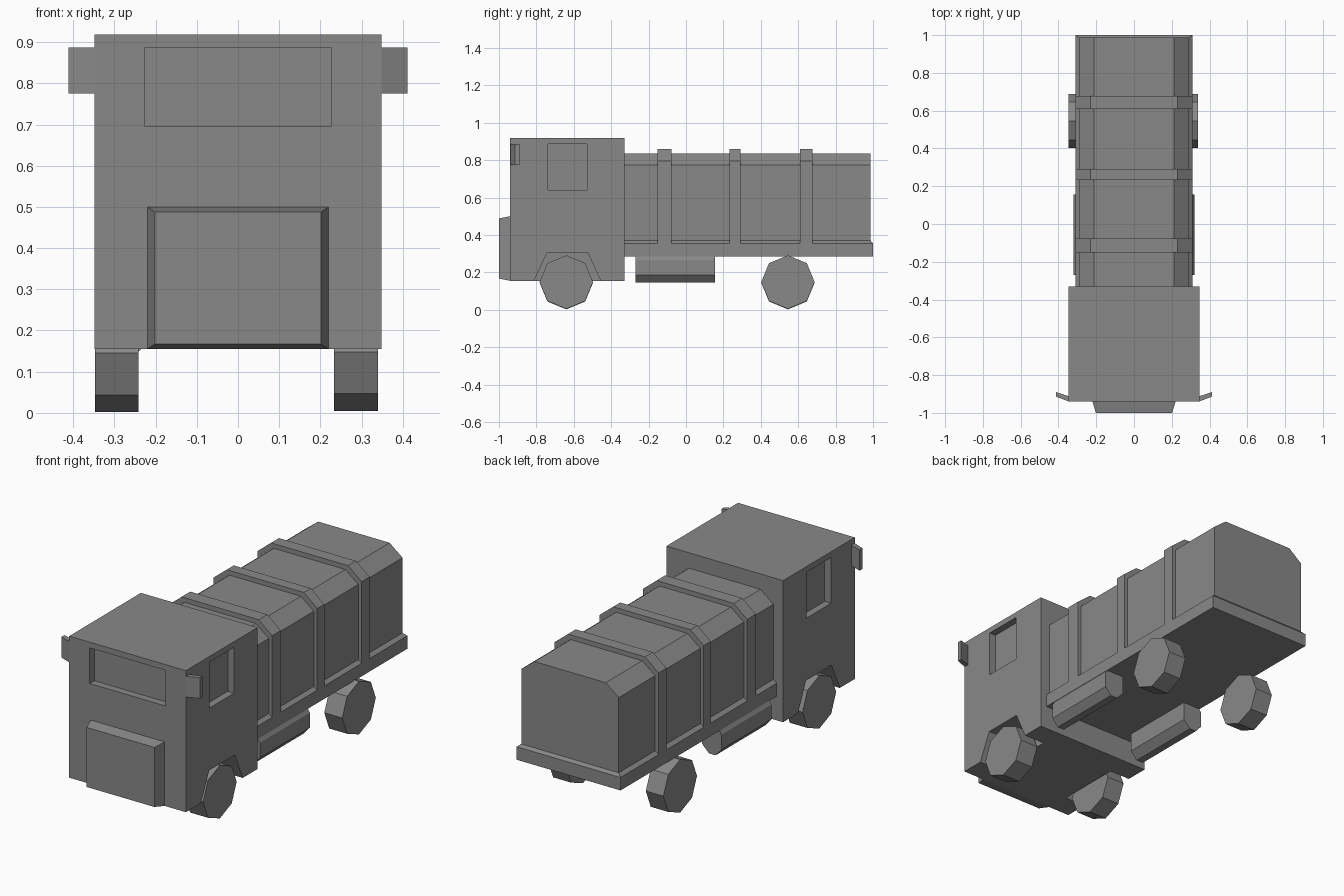
import bpy, bmesh, math
from mathutils import Vector

if "Cube" in bpy.data.objects:
    bpy.data.objects.remove(bpy.data.objects["Cube"])

paint = bpy.data.materials.new("plain_grey")
paint.diffuse_color = (0.25, 0.25, 0.25, 1)
paint.use_nodes = True
paint.node_tree.nodes["Principled BSDF"].inputs["Base Color"].default_value = paint.diffuse_color


def loft(name, ring_a, ring_b):
    """Closed solid between two matching rings of points."""
    bm = bmesh.new()
    a = [bm.verts.new(p) for p in ring_a]
    b = [bm.verts.new(p) for p in ring_b]
    n = len(a)
    bm.faces.new(a)
    bm.faces.new(b[::-1])
    for i in range(n):
        bm.faces.new((a[i], b[i], b[(i + 1) % n], a[(i + 1) % n]))
    bmesh.ops.recalc_face_normals(bm, faces=bm.faces)
    me = bpy.data.meshes.new(name)
    bm.to_mesh(me)
    bm.free()
    me.materials.append(paint)
    ob = bpy.data.objects.new(name, me)
    bpy.context.collection.objects.link(ob)
    return ob


def along_y(name, prof, y0, y1):
    return loft(name, [(x, y0, z) for x, z in prof], [(x, y1, z) for x, z in prof])


def along_x(name, prof, x0, x1):
    return loft(name, [(x0, y, z) for y, z in prof], [(x1, y, z) for y, z in prof])


def rect(a0, a1, b0, b1):
    return [(a0, b0), (a1, b0), (a1, b1), (a0, b1)]


def roofed(w, top_w, z0, shoulder, top):
    """Upright section with chamfered top corners."""
    return [(-w, z0), (w, z0), (w, shoulder), (top_w, top), (-top_w, top), (-w, shoulder)]


# Cab with recessed windows and wheel arches
cab = along_y("cab", rect(-0.348, 0.348, 0.155, 0.918), -0.94, -0.33)
cutters = [along_y("windshield_cutter", rect(-0.226, 0.226, 0.695, 0.887), -1.0, -0.90)]
arch = [(-0.83, 0.12), (-0.742, 0.305), (-0.525, 0.305), (-0.44, 0.12)]
for s in (-1, 1):
    cutters.append(along_x("window_cutter", rect(-0.738, -0.53, 0.64, 0.887), s * 0.31, s * 0.5))
    cutters.append(along_x("arch_cutter", arch, s * 0.225, s * 0.5))
bpy.context.view_layer.objects.active = cab
for c in cutters:
    c.hide_render = True
    m = cab.modifiers.new("cut", 'BOOLEAN')
    m.operation = 'DIFFERENCE'
    m.solver = 'EXACT'
    m.object = c
    bpy.ops.object.modifier_apply(modifier=m.name)
for c in cutters:
    bpy.data.objects.remove(c)

# Tapered grille block
loft("grille",
     [(x, -0.94, z) for x, z in rect(-0.22, 0.22, 0.155, 0.5)],
     [(x, -1.0, z) for x, z in rect(-0.202, 0.202, 0.167, 0.488)])

# Bed with a bevelled top edge
loft("bed_rim",
     [(x, y, 0.355) for x, y in rect(-0.31, 0.31, -0.33, 1.0)],
     [(x, y, 0.37) for x, y in rect(-0.29, 0.29, -0.33, 0.987)])
along_y("bed", rect(-0.31, 0.31, 0.285, 0.355), -0.33, 1.0)

# Cargo body and its three raised bands
along_y("cargo_body", roofed(0.29, 0.213, 0.36, 0.775, 0.835), -0.33, 0.987)
for y0, y1 in ((-0.152, -0.078), (0.232, 0.292), (0.61, 0.677)):
    along_y("band", roofed(0.31, 0.23, 0.35, 0.795, 0.86), y0, y1)

# Side tanks and mirrors
tank = [(0.308, 0.285), (0.32, 0.265), (0.32, 0.185), (0.285, 0.145),
        (0.245, 0.145), (0.205, 0.185), (0.205, 0.285)]
for s in (-1, 1):
    along_y("side_tank", [(s * x, z) for x, z in tank], -0.27, 0.155)
    plan = [(0.345, -0.94), (0.412, -0.914), (0.412, -0.89), (0.345, -0.912)]
    loft("mirror", [(s * x, y, 0.775) for x, y in plan],
         [(s * x, y, 0.887) for x, y in plan])

# Eight-sided wheels
for y in (-0.64, 0.545):
    for x0, x1, z, side in ((-0.347, -0.242, 0.145, "left"), (0.233, 0.34, 0.148, "right")):
        ring = [(y + 0.143 * math.cos(i * math.pi / 4), z + 0.143 * math.sin(i * math.pi / 4))
                for i in range(8)]
        along_x(side + "_wheel", ring, x0, x1)
